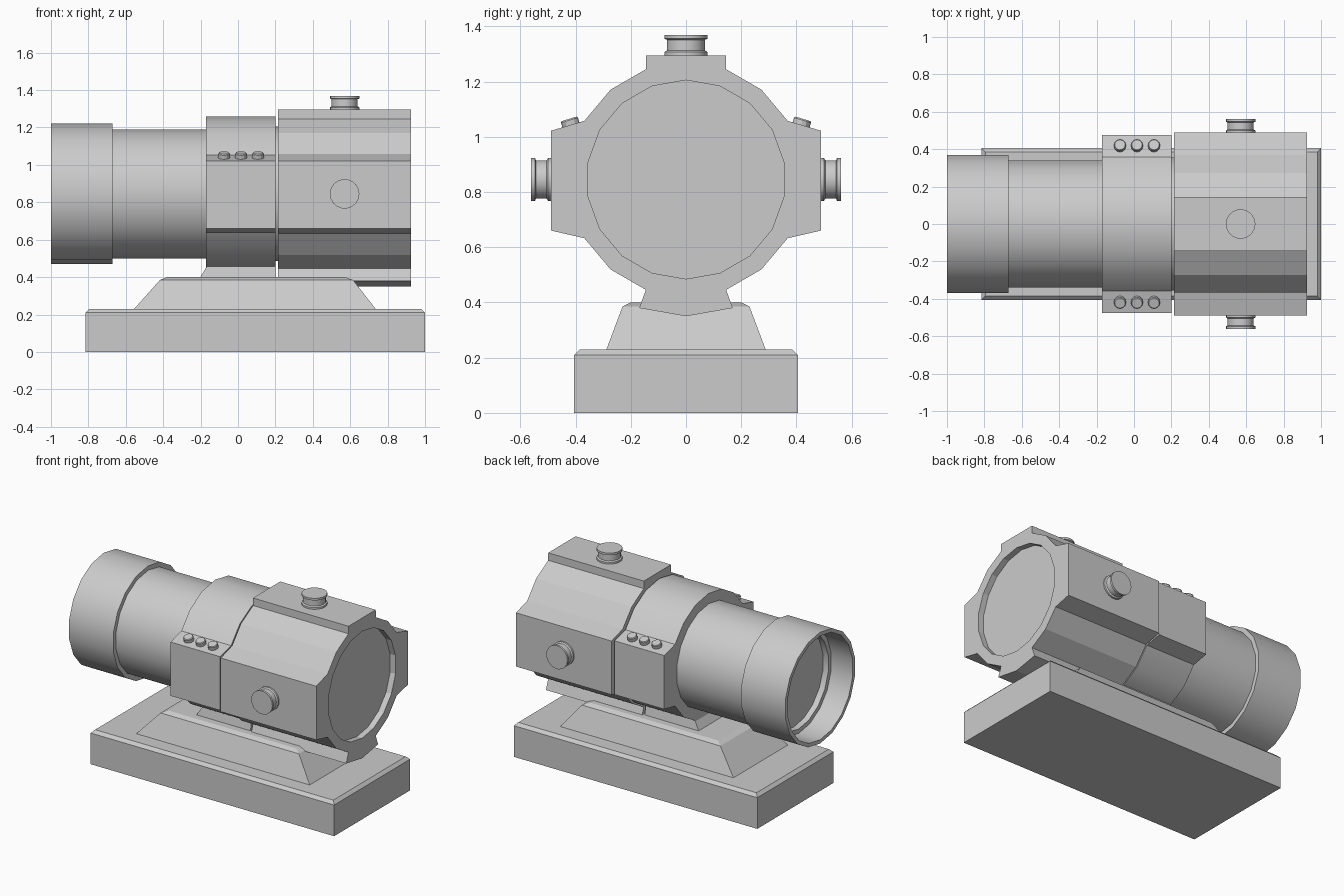
import bpy, bmesh, math
from mathutils import Vector

if "Cube" in bpy.data.objects:
    bpy.data.objects.remove(bpy.data.objects["Cube"])

SIDES = 18
AXIS_Z = 0.845


def finish(name, bm, smooth=False):
    bmesh.ops.recalc_face_normals(bm, faces=bm.faces)
    me = bpy.data.meshes.new(name)
    bm.to_mesh(me)
    bm.free()
    ob = bpy.data.objects.new(name, me)
    bpy.context.collection.objects.link(ob)
    if smooth:
        bpy.ops.object.select_all(action='DESELECT')
        ob.select_set(True)
        bpy.context.view_layer.objects.active = ob
        bpy.ops.object.shade_smooth_by_angle(angle=math.radians(25))
    return ob


def loft(name, loops, smooth=False):
    """Closed solid through equal-length point loops."""
    bm = bmesh.new()
    rings = [[bm.verts.new(p) for p in loop] for loop in loops]
    for a, b in zip(rings, rings[1:]):
        for i in range(len(a)):
            j = (i + 1) % len(a)
            bm.faces.new((a[i], a[j], b[j], b[i]))
    bm.faces.new(rings[0][::-1])
    bm.faces.new(rings[-1])
    return finish(name, bm, smooth)


def lathe(name, profile, origin, direction, n=SIDES, smooth=True):
    """Revolve (radius, distance) pairs about a direction."""
    rot = Vector((0, 0, 1)).rotation_difference(Vector(direction))
    loops = []
    for r, d in profile:
        loops.append([Vector(origin) + rot @ Vector((r * math.cos(2 * math.pi * i / n),
                      r * math.sin(2 * math.pi * i / n), d)) for i in range(n)])
    return loft(name, loops, smooth)


def polar(r, deg):
    a = math.radians(deg)
    return (r * math.cos(a), AXIS_Z + r * math.sin(a))


def prism(name, half, x0, x1, smooth=False):
    """Extrude a half section (y, z) mirrored in y along x."""
    pts = half + [(-y, z) for y, z in reversed(half) if y > 1e-6]
    return loft(name, [[(x, y, z) for y, z in pts] for x in (x0, x1)], smooth)


def block(name, levels):
    """Stacked rectangles: (x0, x1, half width, z)."""
    return loft(name, [[(a, -w, z), (b, -w, z), (b, w, z), (a, w, z)] for a, b, w, z in levels])


# Base slab and pedestal with chamfered tops
block("base", [(-0.815, 1.0, 0.405, 0), (-0.815, 1.0, 0.405, 0.21), (-0.795, 0.98, 0.385, 0.23)])
block("pedestal", [(-0.56, 0.74, 0.29, 0.225), (-0.417, 0.615, 0.23, 0.385), (-0.38, 0.573, 0.2, 0.4)])

# Hollow front tube with stepped lens seat, plus the core
lathe("lens_tube", [(0.32, -0.8), (0.32, -0.84), (0.35, -0.84), (0.35, -1.0), (0.375, -1.0),
                    (0.375, -0.67), (0.345, -0.67), (0.345, 0.18), (0.36, 0.18), (0.36, 0.24)],
      (0, 0, AXIS_Z), (1, 0, 0))

# Middle collar with side blocks
R = 0.415
collar = [(0, AXIS_Z + R), polar(R, 70), polar(R, 50), polar(R, 30), (0.475, 1.022),
          (0.475, 0.66), polar(R, -30), polar(R, -50), polar(R, -70), (0, AXIS_Z - R)]
prism("middle_collar", collar, -0.17, 0.2, True)

# Flared foot under the collar
foot = [(-0.165, 0.142, 0.46), (-0.22, 0.159, 0.37)]
loft("collar_foot", [[(x, -w, z), (0.2, -w, z), (0.2, w, z), (x, w, z)] for x, w, z in foot])

# Rear housing with top plate, side blocks and keel
R = 0.425
housing = [(0.145, 1.295), polar(R, 70), polar(R, 50), polar(R, 30), (0.488, 1.022),
           (0.488, 0.66), polar(R, -30), polar(R, -50), polar(R, -70),
           polar(0.495, -70), (0, AXIS_Z - 0.495)]
body = prism("rear_housing", housing, 0.213, 0.925)

# Shallow recess in the rear face
cutter = lathe("recess_cutter", [(0.36, 0.885), (0.36, 1.0)], (0, 0, AXIS_Z), (1, 0, 0), smooth=False)
cutter.hide_render = True
mod = body.modifiers.new("recess", 'BOOLEAN')
mod.operation = 'DIFFERENCE'
mod.solver = 'EXACT'
mod.object = cutter
bpy.ops.object.select_all(action='DESELECT')
bpy.context.view_layer.objects.active = body
body.select_set(True)
bpy.ops.object.modifier_apply(modifier=mod.name)
bpy.data.objects.remove(cutter)

# Flanged knobs: top and both sides
knob = [(0.079, -0.01), (0.079, 0.012), (0.07, 0.018), (0.07, 0.056), (0.079, 0.06), (0.079, 0.074)]
for name, origin, direction in (("top_knob", (0.57, 0, 1.295), (0, 0, 1)),
                                ("left_knob", (0.57, -0.487, AXIS_Z), (0, -1, 0)),
                                ("right_knob", (0.57, 0.487, AXIS_Z), (0, 1, 0))):
    lathe(name, knob, origin, direction)

# Three small buttons on each shoulder of the collar
for side, s in (("left", -1), ("right", 1)):
    for i in range(3):
        lathe(f"{side}_button_{i + 1}", [(0.032, -0.015), (0.032, 0.024), (0.028, 0.029)],
              (-0.075 + 0.091 * i, s * 0.415, 1.037), (0, s * 0.29, 0.957), n=12)
